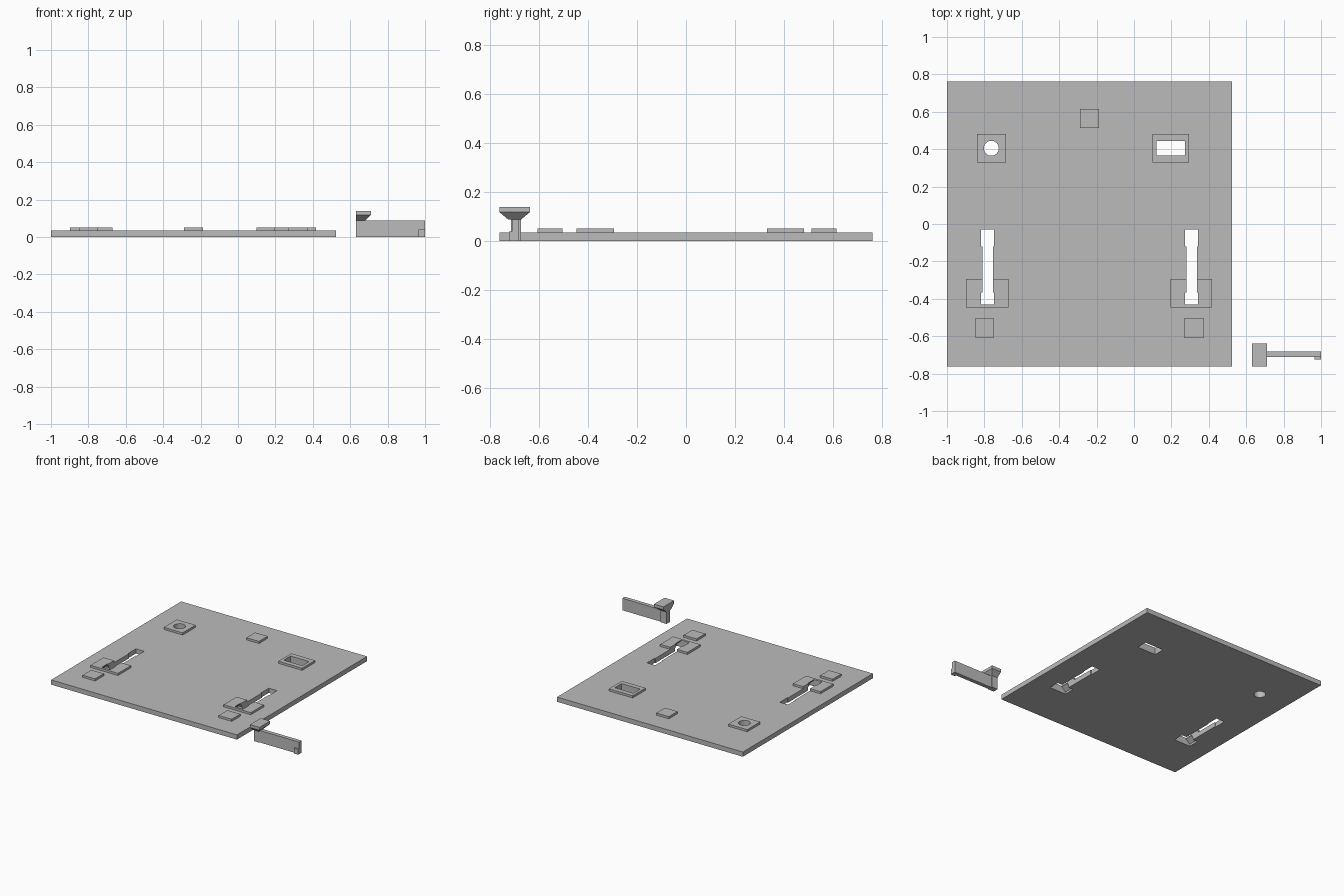
import bpy, bmesh, math

if "Cube" in bpy.data.objects:
    bpy.data.objects.remove(bpy.data.objects["Cube"])

grey = bpy.data.materials.new("plain grey")
grey.diffuse_color = (0.5, 0.5, 0.5, 1)
grey.use_nodes = True
grey.node_tree.nodes["Principled BSDF"].inputs["Base Color"].default_value = grey.diffuse_color


def make(name, bm):
    bmesh.ops.recalc_face_normals(bm, faces=bm.faces[:])
    me = bpy.data.meshes.new(name)
    bm.to_mesh(me)
    bm.free()
    me.materials.append(grey)
    ob = bpy.data.objects.new(name, me)
    bpy.context.collection.objects.link(ob)
    return ob


def loft(name, sections):
    """Solid through stacked outlines; each section is (z, [(x, y), ...])."""
    bm = bmesh.new()
    rings = [[bm.verts.new((x, y, z)) for x, y in pts] for z, pts in sections]
    n = len(rings[0])
    for a, b in zip(rings, rings[1:]):
        for i in range(n):
            j = (i + 1) % n
            bm.faces.new((a[i], a[j], b[j], b[i]))
    bm.faces.new(rings[0][::-1])
    bm.faces.new(rings[-1])
    return make(name, bm)


def rect(x0, x1, y0, y1):
    return [(x0, y0), (x1, y0), (x1, y1), (x0, y1)]


def prism(name, pts, z0, z1):
    return loft(name, [(z0, pts), (z1, pts)])


def combine(target, tool, operation):
    """Apply a boolean at once and drop the tool."""
    mod = target.modifiers.new("cut", 'BOOLEAN')
    mod.operation = operation
    mod.solver = 'EXACT'
    mod.object = tool
    graph = bpy.context.evaluated_depsgraph_get()
    me = bpy.data.meshes.new_from_object(target.evaluated_get(graph))
    target.modifiers.clear()
    target.data = me
    bpy.data.objects.remove(tool)


# Base plate
T, P = 0.035, 0.051
plate = prism("base_plate", rect(-1, 0.525, -0.762, 0.762), 0, T)

# Raised pads, merged into the plate
pads = [(-0.84, -0.685, 0.33, 0.482), (0.1, 0.295, 0.33, 0.482),
        (-0.29, -0.187, 0.513, 0.615),
        (-0.85, -0.748, -0.607, -0.505), (0.267, 0.373, -0.607, -0.505),
        (-0.897, -0.672, -0.447, -0.295), (0.195, 0.418, -0.447, -0.295)]
for p in pads:
    combine(plate, prism("pad", rect(*p), 0.02, P), 'UNION')

# Round locating hole and rectangular locating hole
circle = [(-0.763 + 0.04 * math.cos(i * math.tau / 32),
           0.405 + 0.04 * math.sin(i * math.tau / 32)) for i in range(32)]
combine(plate, prism("round_cutter", circle, -0.1, 0.1), 'DIFFERENCE')
combine(plate, prism("rect_cutter", rect(0.12, 0.272, 0.365, 0.445), -0.1, 0.1), 'DIFFERENCE')

# Long slots, each with a tapered head pocket open at the underside
for cx in (-0.783, 0.308):
    half = [(0.034, -0.43), (0.034, -0.365), (0.028, -0.365),
            (0.028, -0.12), (0.034, -0.12), (0.034, -0.03)]
    outline = [(cx + x, y) for x, y in half] + [(cx - x, y) for x, y in reversed(half)]
    combine(plate, prism("slot_cutter", outline, -0.1, 0.1), 'DIFFERENCE')
    wide = rect(cx - 0.067, cx + 0.067, -0.43, -0.35)
    neck = rect(cx - 0.034, cx + 0.034, -0.43, -0.365)
    pocket = loft("pocket_cutter", [(-0.1, wide), (0.015, wide), (0.044, neck)])
    combine(plate, pocket, 'DIFFERENCE')

# Loose latch: flared head, post, arm and small end catch
top = rect(0.632, 0.71, -0.762, -0.638)
low = rect(0.632, 0.68, -0.726, -0.674)
loft("latch_head", [(0.088, low), (0.118, top), (0.14, top)])
latch = prism("latch_arm", rect(0.66, 1.0, -0.711, -0.682), 0, 0.089)
combine(latch, prism("latch_post", rect(0.632, 0.68, -0.715, -0.674), 0, 0.089), 'UNION')
combine(latch, prism("latch_catch", rect(0.965, 1.0, -0.724, -0.7), 0, 0.04), 'UNION')
